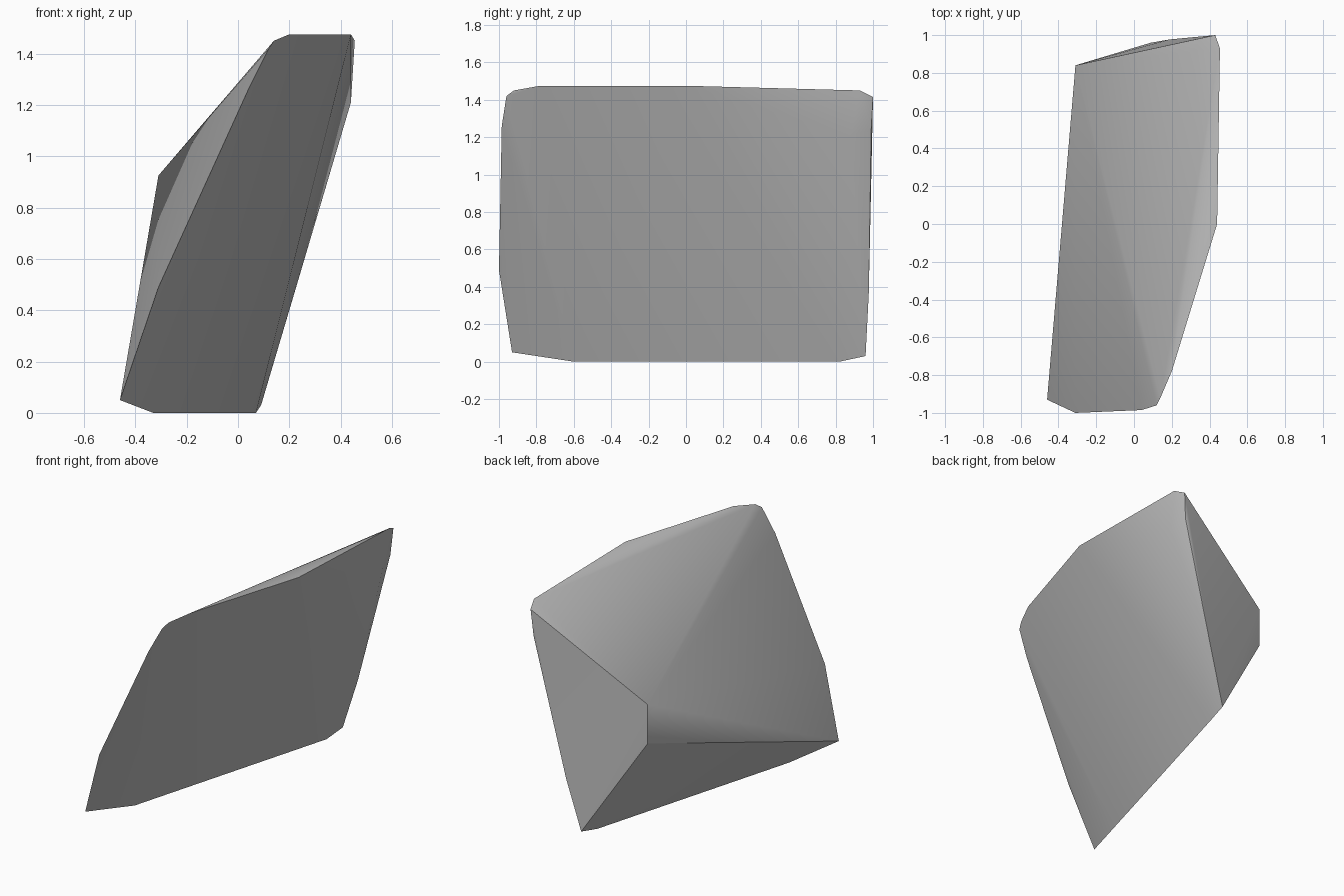
import bpy
import bmesh
import math

default_cube = bpy.data.objects.get("Cube")
if default_cube:
    bpy.data.objects.remove(default_cube, do_unlink=True)


def make_material(name, colour):
    material = bpy.data.materials.new(name)
    material.use_nodes = True
    material.diffuse_color = colour
    shader = next(n for n in material.node_tree.nodes if n.type == "BSDF_PRINCIPLED")
    shader.inputs["Base Color"].default_value = colour
    return material


def make_hull(name, corner_groups, material, smooth_degrees):
    """Wrap a convex chunk around the corners and round its shallow edges."""
    mesh = bpy.data.meshes.new(name)
    bm = bmesh.new()
    for corners in corner_groups.values():
        for corner in corners:
            bm.verts.new(corner)
    hull = bmesh.ops.convex_hull(bm, input=bm.verts[:], use_existing_faces=False)
    loose = {v for v in hull["geom_interior"] + hull["geom_unused"]
             if isinstance(v, bmesh.types.BMVert) and not v.link_faces}
    bmesh.ops.delete(bm, geom=list(loose), context="VERTS")
    bmesh.ops.recalc_face_normals(bm, faces=bm.faces[:])
    bm.to_mesh(mesh)
    bm.free()
    mesh.materials.append(material)

    chunk = bpy.data.objects.new(name, mesh)
    bpy.context.collection.objects.link(chunk)
    bpy.ops.object.select_all(action="DESELECT")
    bpy.context.view_layer.objects.active = chunk
    chunk.select_set(True)
    bpy.ops.object.shade_smooth_by_angle(angle=math.radians(smooth_degrees))
    return chunk


# Corners of the leaning stone slab, grouped by the edge they chamfer
rock_corners = {
    "front_bottom_tip": [(-0.46, -0.93, 0.05)],
    "base": [(-0.33, -0.6, 0), (0.07, 0.82, 0)],
    "front_edge": [(-0.31, -1, 0.49), (0.04, -0.985, 1.26)],
    "front_top_chamfer": [(0.12, -0.96, 1.42), (0.14, -0.92, 1.45)],
    "top_edge": [(0.2, -0.78, 1.475), (0.44, 0, 1.475)],
    "back_top_chamfer": [(0.455, 0.93, 1.45), (0.43, 1, 1.415)],
    "back_edge": [(0.44, 0.88, 1.21), (0.415, 0.99, 1.24), (0.188, 0.977, 0.36)],
    "back_bottom_tip": [(0.09, 0.96, 0.03)],
    "outer_ridge": [(-0.31, 0.84, 0.925), (-0.31, 0.84, 0.67)],
}

stone = make_material("stone_grey", (0.5, 0.5, 0.5, 1))
make_hull("rock", rock_corners, stone, smooth_degrees=30)
